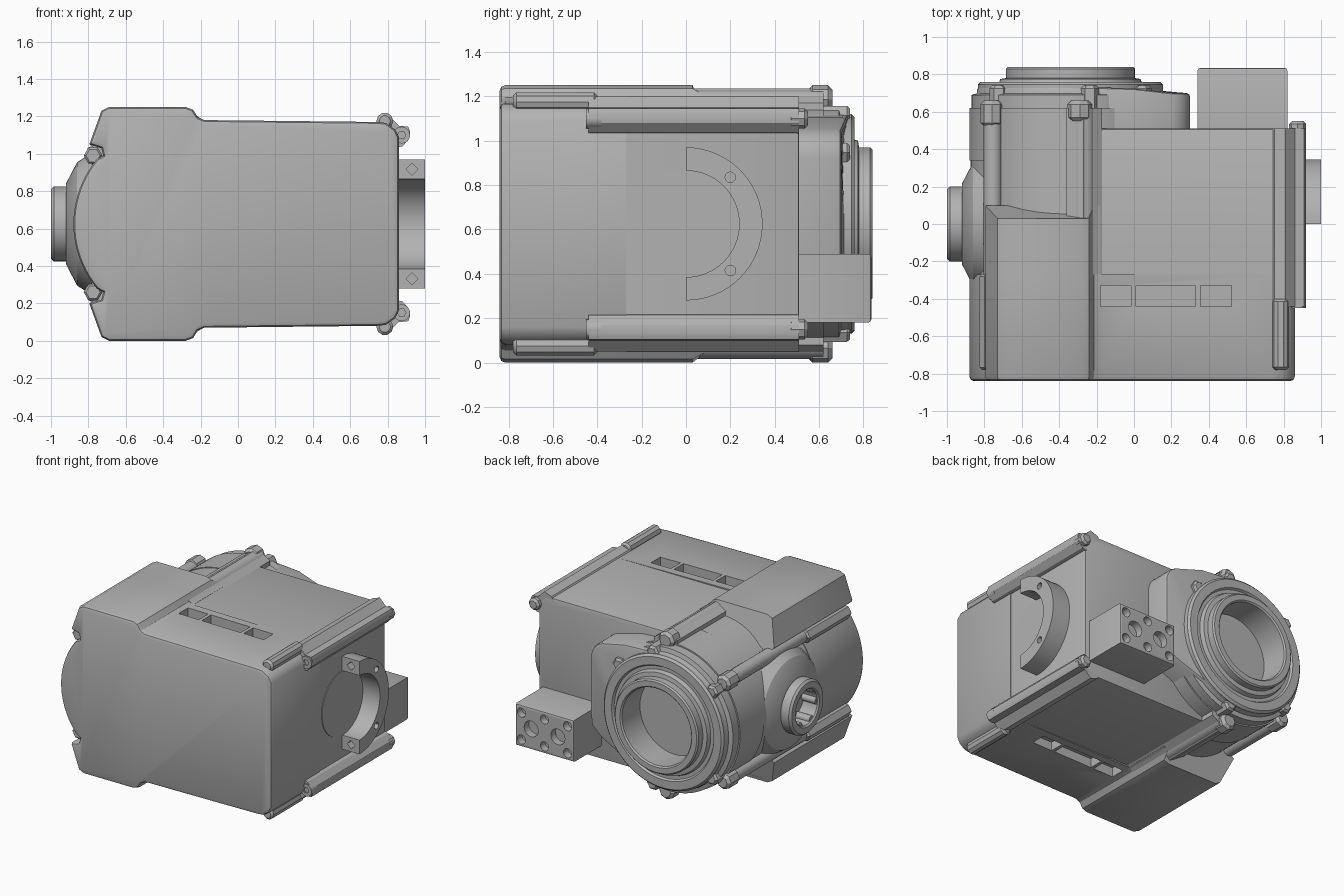
import bpy, bmesh, math
from mathutils import Vector

if "Cube" in bpy.data.objects:
    bpy.data.objects.remove(bpy.data.objects["Cube"])

MID = 0.625      # height of the horizontal symmetry plane
BX = -0.34       # x of the rear barrel axis

grey = bpy.data.materials.new("cast_grey")
grey.diffuse_color = (0.45, 0.45, 0.45, 1)
grey.use_nodes = True
grey.node_tree.nodes["Principled BSDF"].inputs["Base Color"].default_value = (0.45, 0.45, 0.45, 1)


def finish(name, bm):
    bmesh.ops.remove_doubles(bm, verts=bm.verts, dist=1e-5)
    bmesh.ops.recalc_face_normals(bm, faces=bm.faces)
    mesh = bpy.data.meshes.new(name)
    bm.to_mesh(mesh)
    bm.free()
    mesh.materials.append(grey)
    ob = bpy.data.objects.new(name, mesh)
    bpy.context.collection.objects.link(ob)
    return ob


def place(axis, a, h, z):
    return Vector((h, a, z)) if axis == "y" else Vector((a, h, z))


def prism(name, pts, a0, a1, axis="y", bevel=0.0, at=()):
    """Extrude an outline along an axis; bevel the rims at the given ends."""
    bm = bmesh.new()
    ends = [[bm.verts.new(place(axis, a, h, z)) for h, z in pts] for a in (a0, a1)]
    n = len(pts)
    bm.faces.new(ends[0])
    bm.faces.new(ends[1])
    for i in range(n):
        j = (i + 1) % n
        bm.faces.new((ends[0][i], ends[0][j], ends[1][j], ends[1][i]))
    bmesh.ops.recalc_face_normals(bm, faces=bm.faces)
    k = 1 if axis == "y" else 0
    rims = [e for e in bm.edges
            if any(all(abs(v.co[k] - a) < 1e-5 for v in e.verts) for a in at)]
    if bevel:
        bmesh.ops.bevel(bm, geom=rims, offset=bevel, segments=2, profile=0.5, affect="EDGES")
    return finish(name, bm)


def lathe(name, prof, centre, axis="y", n=64, phase=0.0):
    """Revolve (radius, along) points; an outline off the axis is closed."""
    bm = bmesh.new()
    rings = []
    for i in range(n):
        t = 2 * math.pi * i / n + phase
        rings.append([bm.verts.new(place(axis, a, centre[0] + r * math.cos(t),
                                         centre[1] + r * math.sin(t))) for r, a in prof])
    m = len(prof)
    steps = m if prof[0][0] > 0 else m - 1
    for i in range(n):
        p, q = rings[i], rings[(i + 1) % n]
        for j in range(steps):
            k = (j + 1) % m
            bm.faces.new((p[j], p[k], q[k], q[j]))
    bmesh.ops.dissolve_degenerate(bm, dist=1e-5, edges=bm.edges)
    return finish(name, bm)


def rod(name, r, a0, a1, centre, axis="y", n=24, tip=0.0, phase=0.0):
    return lathe(name, [(0, a0), (r - tip, a0), (r, a0 + tip), (r, a1 - tip),
                        (r - tip, a1), (0, a1)] if tip else
                 [(0, a0), (r, a0), (r, a1), (0, a1)], centre, axis, n, phase)


def box(name, x0, x1, y0, y1, z0, z1, **kw):
    return prism(name, [(x0, z0), (x1, z0), (x1, z1), (x0, z1)], y0, y1, **kw)


def cut(target, cutters):
    for c in cutters:
        c.hide_render = True
        mod = target.modifiers.new("cut", "BOOLEAN")
        mod.operation, mod.solver, mod.object = "DIFFERENCE", "EXACT", c
        bpy.context.view_layer.objects.active = target
        bpy.ops.object.modifier_apply(modifier=mod.name)
        bpy.data.objects.remove(c)


def flip(z, s):
    return MID + s * (z - MID)


def arc(cx, cz, r, d0, d1, n):
    return [(cx + r * math.cos(math.radians(d0 + (d1 - d0) * i / n)),
             cz + r * math.sin(math.radians(d0 + (d1 - d0) * i / n))) for i in range(n + 1)]


# Front cover: upper outline mirrored below, joined by the round left side
upper = [(0.86, 1.09), (0.84, 1.13), (0.79, 1.165), (0.74, 1.17), (-0.18, 1.18),
         (-0.215, 1.195), (-0.24, 1.235), (-0.28, 1.25), (-0.69, 1.25), (-0.73, 1.23),
         (-0.795, 1.05), (-0.73, 1.03), (-0.72, 0.99)]
side = arc(BX, MID, 0.54, 140, 220, 20)
cover = prism("front_cover", upper + side + [(x, flip(z, -1)) for x, z in reversed(upper)],
              -0.84, -0.27, bevel=0.025, at=(-0.84,))
pockets = []
for s in (1, -1):
    for x0, x1 in ((-0.18, -0.015), (0.01, 0.33), (0.355, 0.52)):
        pockets.append(box("pocket", x0, x1, -0.44, -0.33, *sorted((flip(1.11, s), flip(1.25, s)))))
cut(cover, pockets)

# Main housing and the barrel beside it
prism("main_housing", [(-0.3, 0.08), (0.8, 0.08), (0.855, 0.13), (0.855, 1.12),
                       (0.8, 1.17), (-0.3, 1.17)], -0.27, 0.51, bevel=0.012, at=(0.51,))
lathe("barrel_body", [(0, -0.27), (0.535, -0.27), (0.535, 0.34), (0.54, 0.34),
                      (0.54, 0.62), (0, 0.62)], (BX, MID), n=96)

for s, tag in ((1, "top"), (-1, "bottom")):
    # Raised saddle with a sloping rear end
    saddle = prism(tag + "_saddle", [(x, flip(z, s)) for x, z in upper[4:11]]
                   + [(-0.7, flip(0.98, s)), (-0.3, flip(1.0, s))], -0.27, 0.1)
    for v in saddle.data.vertices:
        if v.co.y > 0 and abs(v.co.z - MID) > 0.58:
            v.co.y = 0.03
    # Long bolt rails with lugs at the rear
    rod(tag + "_inner_rail", 0.06, 0.0, 0.62, (-0.27, flip(1.17, s)))
    rod(tag + "_inner_lug", 0.065, 0.55, 0.66, (-0.29, flip(1.185, s)), n=8, tip=0.02)
    prism(tag + "_inner_web", [(-0.36, flip(1.1, s)), (-0.36, flip(1.19, s)),
                               (-0.27, flip(1.235, s)), (-0.17, flip(1.17, s)),
                               (-0.17, flip(1.1, s))], -0.27, 0.62)
    rod(tag + "_outer_rail", 0.05, -0.27, 0.62, (-0.755, flip(0.99, s)))
    rod(tag + "_outer_lug", 0.06, 0.52, 0.66, (-0.76, flip(0.99, s)), n=8, tip=0.02)
    rod(tag + "_outer_bolt", 0.05, -0.78, -0.27, (-0.775, flip(0.99, s)), n=6, tip=0.012)
    # Corner rail on the left side
    prism(tag + "_corner_rail", [(x, flip(z, s)) for x, z in
          ((0.73, 1.15), (0.75, 1.18), (0.81, 1.2), (0.86, 1.15), (0.91, 1.145),
           (0.92, 1.12), (0.915, 1.08), (0.88, 1.04), (0.84, 1.03))], -0.44, 0.51)
    rod(tag + "_corner_bolt", 0.045, -0.78, -0.4, (0.785, flip(1.175, s)), n=10, tip=0.015)
    rod(tag + "_corner_lug", 0.045, 0.46, 0.55, (0.875, flip(1.1, s)), n=8, tip=0.015)
    socket = rod(tag + "_corner_socket", 0.045, -0.45, -0.38, (0.875, flip(1.1, s)), n=16)
    cut(socket, [rod("socket_hole", 0.022, -0.5, -0.41, (0.875, flip(1.1, s)), n=6)])

# Rear plate with its side lobe, bored for the round port
outline = (arc(BX, MID, 0.5, 90, 310, 36) + [(0.22, 0.35), (0.29, 0.42), (0.3, 0.5)]
           + arc(0.16, 0.92, 0.14, 0, 70, 6) + [(0.0, 1.105)])
plate = prism("rear_plate", outline, 0.5, 0.735, bevel=0.02, at=(0.735,))
for v in plate.data.vertices:
    if v.co.y > 0.7:
        v.co.y -= 0.035 * max(0, min(1, v.co.x / 0.3 + 0.3))
cut(plate, [rod("port_bore", 0.29, 0.615, 0.9, (BX, MID), n=64)])
lathe("rear_port", [(0.285, 0.61), (0.53, 0.61), (0.53, 0.69), (0.495, 0.7), (0.495, 0.745),
                    (0.48, 0.76), (0.42, 0.76), (0.41, 0.745), (0.385, 0.745), (0.375, 0.775),
                    (0.345, 0.78), (0.345, 0.83), (0.335, 0.84), (0.295, 0.84), (0.285, 0.83)],
      (BX, MID), n=96)
for d in (40, 78, 140, 220, 282):
    x, z = arc(BX, MID, 0.5, d, d, 1)[0]
    rod("port_clamp", 0.05, 0.6, 0.74, (x, z), n=6, tip=0.015)

# Hollow drive shaft on the right side, with splines
lathe("drive_shaft", [(0.13, -0.99), (0.14, -1.0), (0.185, -1.0), (0.2, -0.985), (0.2, -0.92),
                      (0.215, -0.92), (0.33, -0.86), (0.38, -0.78), (0.13, -0.78)],
      (0, MID), axis="x")
for i in range(6):
    y, z = arc(0, MID, 0.135, i * 60, i * 60, 1)[0]
    rod("shaft_spline", 0.028, -0.985, -0.86, (y, z), axis="x", n=12)

# Half ring on the left side
ring = prism("half_ring", arc(0, MID, 0.345, -90, 90, 32) + arc(0, MID, 0.24, 90, -90, 32),
             0.85, 1.0, axis="x")
holes = []
for s in (1, -1):
    holes.append(rod("end_hole", 0.032, -0.05, 0.06, (0.93, flip(0.918, s)), n=4))
    holes.append(rod("pin_hole", 0.024, 0.95, 1.05, (0.2, flip(0.835, s)), axis="x", n=12))
cut(ring, holes)
rod("ring_seat", 0.24, 0.85, 0.86, (0, MID), axis="x", n=64)

# Rear connector with its contact holes
plug = box("connector", 0.34, 0.82, 0.5, 0.835, 0.18, 0.49, bevel=0.015, at=(0.835,))
contacts = [rod("contact", 0.058, 0.78, 0.9, (x, 0.335), n=20) for x in (0.47, 0.69)]
for x in (0.39, 0.58, 0.77):
    contacts += [rod("contact", 0.034, 0.78, 0.9, (x, z), n=16) for z in (0.235, 0.435)]
cut(plug, contacts)

# Smooth the round surfaces and keep the edges crisp
for ob in bpy.data.objects:
    ob.select_set(ob.type == "MESH" and grey.name in ob.data.materials)
bpy.context.view_layer.objects.active = cover
bpy.ops.object.shade_smooth_by_angle(angle=math.radians(30))
